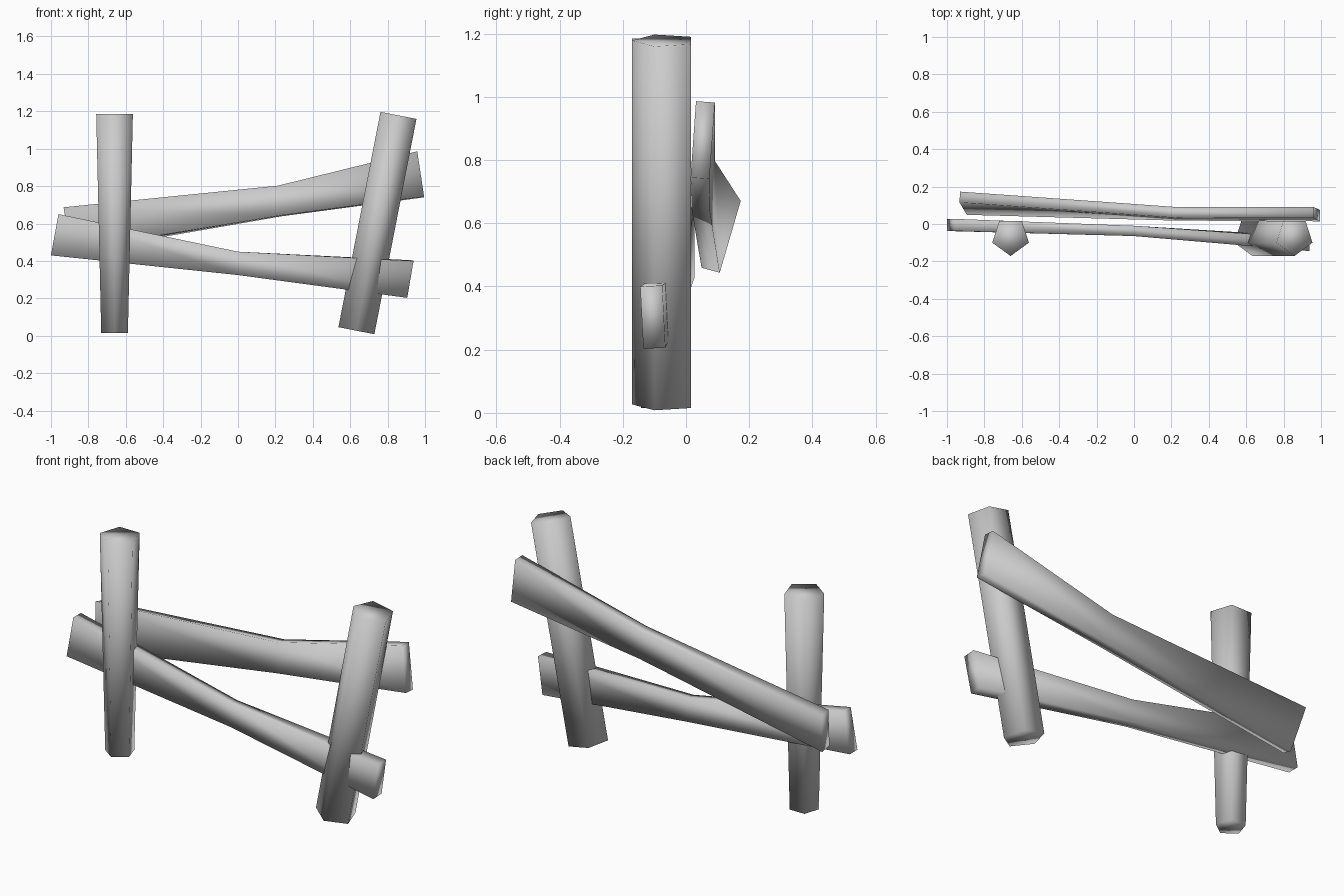
import bpy, bmesh, math
from mathutils import Vector, Matrix

cube = bpy.data.objects.get("Cube")
if cube:
    bpy.data.objects.remove(cube, do_unlink=True)

grey = bpy.data.materials.new("plain grey")
grey.use_nodes = True
grey.diffuse_color = (0.6, 0.6, 0.6, 1)
grey.node_tree.nodes["Principled BSDF"].inputs["Base Color"].default_value = (0.6, 0.6, 0.6, 1)


def loft(name, rings):
    """Skin a closed beam through rings of equal point count."""
    bm = bmesh.new()
    loops = [[bm.verts.new(p) for p in ring] for ring in rings]
    n = len(loops[0])
    for a, b in zip(loops, loops[1:]):
        for i in range(n):
            j = (i + 1) % n
            bm.faces.new((a[i], a[j], b[j], b[i]))
    bm.faces.new(loops[0][::-1])
    bm.faces.new(loops[-1])
    bmesh.ops.recalc_face_normals(bm, faces=bm.faces)
    for f in bm.faces:
        f.smooth = True
    mesh = bpy.data.meshes.new(name)
    bm.to_mesh(mesh)
    bm.free()
    mesh.materials.append(grey)
    obj = bpy.data.objects.new(name, mesh)
    bpy.context.collection.objects.link(obj)
    return obj


def post(name, base, top, r_base, r_top):
    """Five-sided post with one corner facing the front."""
    base, top = Vector(base), Vector(top)
    tilt = Vector((0, 0, 1)).rotation_difference(top - base).to_matrix()
    rings = []
    for centre, r in ((base, r_base), (top, r_top)):
        angles = [math.radians(-90 + 72 * i) for i in range(5)]
        rings.append([centre + tilt @ Vector((r * math.cos(a), r * math.sin(a), 0)) for a in angles])
    loft(name, rings)


def rail(name, stations):
    """Flat beam; each station is centre, height, thickness, backward lean, sideways slant."""
    rings = []
    for centre, h, t, lean, slant in stations:
        turn = Matrix.Rotation(slant, 3, 'Y') @ Matrix.Rotation(-lean, 3, 'X')
        rings.append([Vector(centre) + turn @ Vector((0, sy * t / 2, sz * h / 2))
                      for sy, sz in ((-1, -1), (1, -1), (1, 1), (-1, 1))])
    loft(name, rings)


# Upright and leaning posts
post("right_post", (-0.66, -0.068, 0.015), (-0.66, -0.068, 1.185), 0.075, 0.103)
post("left_post", (0.633, -0.068, 0.027), (0.858, -0.068, 1.178), 0.103, 0.103)

# Bent rails, narrow in the middle
rail("lower_rail", [
    ((-0.98, -0.005, 0.54), 0.224, 0.065, 0.0, 0.18),
    ((0.0, -0.037, 0.387), 0.125, 0.055, 0.0, 0.0),
    ((0.922, -0.105, 0.303), 0.2, 0.07, -0.05, 0.17),
])
rail("upper_rail", [
    ((-0.912, 0.111, 0.565), 0.24, 0.06, 0.28, -0.17),
    ((0.22, 0.055, 0.72), 0.16, 0.058, 0.1, -0.1),
    ((0.977, 0.053, 0.863), 0.245, 0.06, 0.07, -0.15),
])
